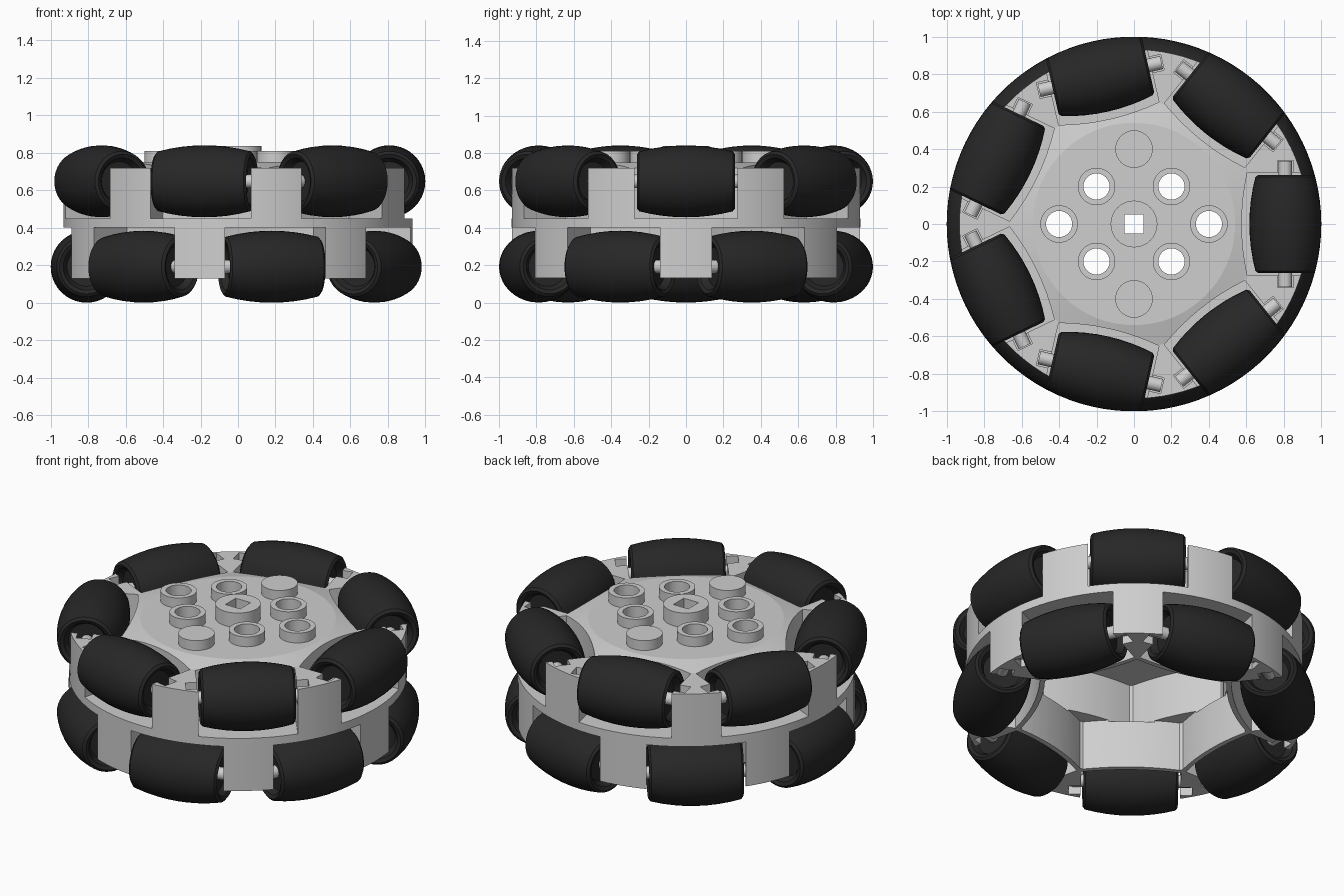
import bpy, bmesh, math
from mathutils import Matrix

if "Cube" in bpy.data.objects:
    bpy.data.objects.remove(bpy.data.objects["Cube"])

N = 7                        # rollers per row
STEP = 2 * math.pi / N
TOP = [i * STEP for i in range(N)]
LOW = [(i + 0.5) * STEP for i in range(N)]
Z_TOP, Z_LOW = 0.648, 0.192  # roller axle heights
R_AXLE = 0.808


def material(name, value):
    m = bpy.data.materials.new(name)
    m.diffuse_color = (value, value, value, 1)
    m.use_nodes = True
    m.node_tree.nodes["Principled BSDF"].inputs["Base Color"].default_value = m.diffuse_color
    return m


grey = material("light_grey_plastic", 0.62)
black = material("black_rubber", 0.02)


def finish(name, bm, mat):
    bmesh.ops.remove_doubles(bm, verts=bm.verts, dist=1e-5)
    bmesh.ops.recalc_face_normals(bm, faces=bm.faces)
    me = bpy.data.meshes.new(name)
    bm.to_mesh(me)
    bm.free()
    me.materials.append(mat)
    ob = bpy.data.objects.new(name, me)
    bpy.context.collection.objects.link(ob)
    return ob


def smooth(ob, degrees=30):
    bpy.ops.object.select_all(action='DESELECT')
    ob.select_set(True)
    bpy.context.view_layer.objects.active = ob
    bpy.ops.object.shade_smooth_by_angle(angle=math.radians(degrees))


def lathe(bm, profile, segs, matrix=Matrix()):
    """Spin an (r, z) profile that starts and ends on the axis."""
    rings = []
    for r, z in profile:
        if r == 0:
            rings.append([bm.verts.new(matrix @ Matrix.Translation((0, 0, z)).translation)] * segs)
        else:
            rings.append([bm.verts.new((matrix @ Matrix.Translation(
                (r * math.cos(2 * math.pi * k / segs), r * math.sin(2 * math.pi * k / segs), z))).translation)
                for k in range(segs)])
    for a, b in zip(rings, rings[1:]):
        for k in range(segs):
            n = (k + 1) % segs
            bm.faces.new(list(dict.fromkeys((a[k], a[n], b[n], b[k]))))


def prism(bm, outline, z0, z1, angle=0):
    rot = Matrix.Rotation(angle, 3, 'Z')
    low, high = ([bm.verts.new(rot @ Matrix.Translation((x, y, z)).translation)
                  for x, y in outline] for z in (z0, z1))
    bm.faces.new(low)
    bm.faces.new(high)
    for i in range(len(outline)):
        j = (i + 1) % len(outline)
        bm.faces.new((low[i], low[j], high[j], high[i]))


def combine(ob, bm, operation='DIFFERENCE'):
    """Apply a boolean with a temporary helper mesh."""
    helper = finish("cutter", bm, grey)
    helper.hide_render = True
    mod = ob.modifiers.new("cut", 'BOOLEAN')
    mod.operation, mod.object, mod.solver = operation, helper, 'EXACT'
    bpy.context.view_layer.objects.active = ob
    bpy.ops.object.modifier_apply(modifier=mod.name)
    bpy.data.objects.remove(helper)


# Hub blank with raised centre plate
bm = bmesh.new()
lathe(bm, [(0, 0.13), (0.932, 0.13), (0.932, 0.72), (0.66, 0.72), (0.54, 0.75), (0, 0.75)], 112)
hub = finish("wheel_hub", bm, grey)

# Raised bosses around the holes
holes = [(0.4 * math.cos(i * math.pi / 2), 0.4 * math.sin(i * math.pi / 2)) for i in range(4)]
holes += [(sx * 0.2, sy * 0.2) for sx in (-1, 1) for sy in (-1, 1)]


def round_plugs(spots):
    bm = bmesh.new()
    for x, y, r, z0, z1 in spots:
        lathe(bm, [(0, z0), (r, z0), (r, z1), (0, z1)], 32, Matrix.Translation((x, y, 0)))
    return bm


combine(hub, round_plugs([(x, y, 0.1, 0.72, 0.81) for x, y in holes] + [(0, 0, 0.125, 0.72, 0.837)]), 'UNION')

# Roller pockets, bowed on the inner side, and snap-in axle slots
bow = [(0.605 - 0.03 * (1 - t * t), 0.275 * t) for t in [k / 4 for k in range(-4, 5)]]
pocket = bow + [(1.2, 0.275), (1.2, -0.275)]
slot = [(R_AXLE + sx * 0.043, sy * 0.34) for sx, sy in ((-1, -1), (1, -1), (1, 1), (-1, 1))]
for outline, angles, z0, z1 in ((pocket, TOP, 0.45, 1), (pocket, LOW, -0.1, 0.40),
                                (slot, TOP, 0.605, 1), (slot, LOW, -0.1, 0.235)):
    bm = bmesh.new()
    for a in angles:
        prism(bm, outline, z0, z1, a)
    combine(hub, bm)

# Hollow underside following the pocket walls
for angles, z0, z1 in ((LOW, -0.1, 0.43), (TOP, 0.42, 0.70)):
    outline = []
    for a in angles:
        c, s = math.cos(a), math.sin(a)
        outline += [((x - 0.03) * c - y * 0.97 * s, (x - 0.03) * s + y * 0.97 * c) for x, y in bow]
    bm = bmesh.new()
    prism(bm, outline, z0, z1)
    combine(hub, bm)

# Bolt holes and square drive hole
combine(hub, round_plugs([(x, y, 0.07, 0.5, 1) for x, y in holes]))
bm = bmesh.new()
prism(bm, [(-0.05, -0.05), (0.05, -0.05), (0.05, 0.05), (-0.05, 0.05)], 0.5, 1)
combine(hub, bm)
smooth(hub, 12)

# Barrel roller profile with recessed ends
barrel = [(math.sqrt(1 - t * t) - R_AXLE, t) for t in [0.25 * k / 4 for k in range(-4, 5)]]
end = [(0, 0.215), (0.105, 0.215), (0.125, 0.252), (0.145, 0.262)]
roller = [(r, -t) for r, t in end] + barrel + end[::-1]
pin = [(0, -0.335), (0.036, -0.335), (0.036, 0.335), (0, 0.335)]

for row, angles, z in (("upper", TOP, Z_TOP), ("lower", LOW, Z_LOW)):
    for i, a in enumerate(angles):
        place = (Matrix.Rotation(a, 4, 'Z') @ Matrix.Translation((R_AXLE, 0, z))
                 @ Matrix.Rotation(math.pi / 2, 4, 'X'))
        for part, profile, segs, mat in (("roller", roller, 40, black), ("axle_pin", pin, 20, grey)):
            bm = bmesh.new()
            lathe(bm, profile, segs, place)
            smooth(finish(f"{row}_{part}_{i + 1}", bm, mat))
